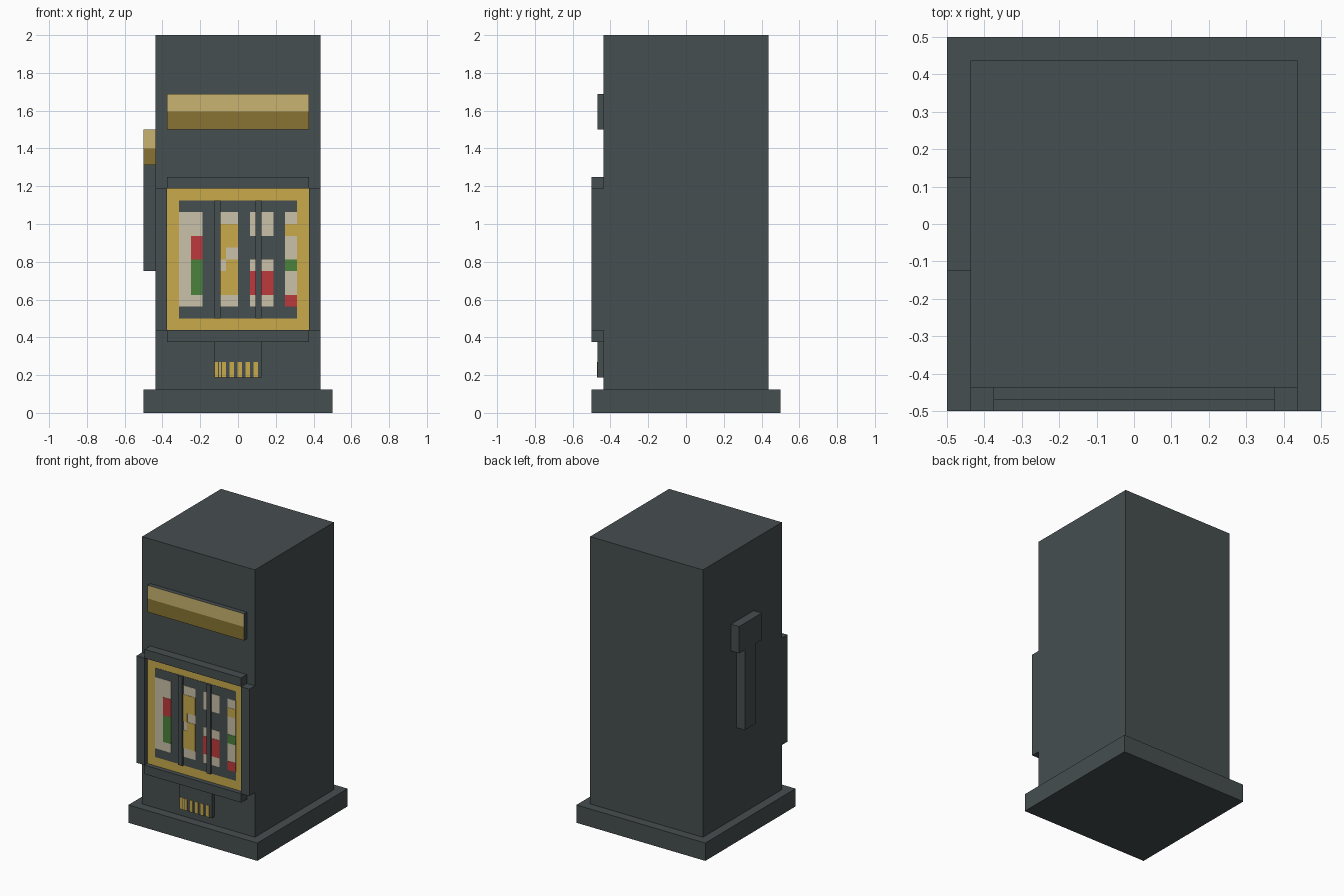
import bpy
import bmesh

if "Cube" in bpy.data.objects:
    bpy.data.objects.remove(bpy.data.objects["Cube"])


def srgb(r, g, b):
    def lin(c):
        c /= 255
        return c / 12.92 if c <= 0.04045 else ((c + 0.055) / 1.055) ** 2.4
    return (lin(r), lin(g), lin(b), 1)


def material(name, rgb):
    m = bpy.data.materials.new(name)
    m.diffuse_color = srgb(*rgb)
    m.use_nodes = True
    m.node_tree.nodes["Principled BSDF"].inputs["Base Color"].default_value = m.diffuse_color
    return m


slate = material("slate grey", (70, 78, 80))
gold = material("gold", (200, 170, 75))
cream = material("cream", (202, 193, 168))
red = material("red", (190, 58, 60))
green = material("green", (75, 130, 60))
tan = material("light brass", (200, 180, 112))
bronze = material("dark brass", (136, 116, 52))


def box(name, x, y, z, mat):
    """Box from (min, max) ranges on each axis."""
    bm = bmesh.new()
    bmesh.ops.create_cube(bm, size=1)
    for v in bm.verts:
        v.co = [r[0] if c < 0 else r[1] for c, r in zip(v.co, (x, y, z))]
    mesh = bpy.data.meshes.new(name)
    bm.to_mesh(mesh)
    bm.free()
    mesh.materials.append(mat)
    ob = bpy.data.objects.new(name, mesh)
    bpy.context.collection.objects.link(ob)
    return ob


def two_tone(ob, split):
    """Cut the box at a height and colour its front face in two bands."""
    me = ob.data
    me.materials.append(tan)
    me.materials.append(bronze)
    bm = bmesh.new()
    bm.from_mesh(me)
    bmesh.ops.bisect_plane(bm, geom=bm.verts[:] + bm.edges[:] + bm.faces[:],
                           plane_co=(0, 0, split), plane_no=(0, 0, 1))
    bm.normal_update()
    for f in bm.faces:
        if f.normal.y < -0.9:
            f.material_index = 1 if f.calc_center_median().z > split else 2
    bm.to_mesh(me)
    bm.free()


P = 1 / 32          # picture grid step
B = -0.4375         # cabinet front
F = B - P           # front of the raised panels

# Cabinet
box("base", (-0.5, 0.5), (-0.5, 0.5), (0, 0.125), slate)
box("cabinet", (B, -B), (B, -B), (0.125, 2), slate)

# Marquee strip
two_tone(box("marquee", (-0.375, 0.375), (F, B), (1.5, 1.6875), slate), 1.595)

# Lever on the left side
box("lever_arm", (-0.5, B), (-0.0625, 0.0625), (0.75, 1.3125), slate)
two_tone(box("lever_handle", (-0.5, B), (-0.125, 0.125), (1.3125, 1.5), slate), 1.4)

# Raised frame around the reels
for side, x in (("left", (B, -0.375)), ("right", (0.375, -B))):
    box("frame_" + side, x, (-0.5, B), (0.4375, 1.1875), slate)
for side, z in (("top", (1.1875, 1.25)), ("bottom", (0.375, 0.4375))):
    box("frame_" + side, (-0.375, 0.375), (-0.5, B), z, slate)

# Reel window: gold panel, dark plate, reel symbols, dividers
box("reel_panel", (-0.375, 0.375), (F, B), (0.4375, 1.1875), gold)
box("reel_plate", (-10 * P, 10 * P), (F - 0.002, F), (0.5, 1.125), slate)

# Reel backgrounds: columns and rows in grid steps, rows counted from z = 0.5
backgrounds = [(-10, -6, 2, 18), (-3, 0, 2, 18), (2, 6, 2, 10),
               (2, 6, 14, 18), (8, 10, 2, 18)]
symbols = [
    (-8, -6, 10, 14, red), (-8, -6, 4, 10, green),              # left reel
    (-3, 0, 12, 16, gold), (-3, -2, 10, 12, gold),              # middle reel
    (-2, 0, 8, 10, gold), (-3, 0, 4, 8, gold),
    (2, 6, 4, 8, red),
    (8, 10, 14, 16, gold), (8, 10, 8, 10, green), (8, 10, 2, 4, red),  # right reel
]


def plate(name, c0, c1, r0, r1, mat, depth):
    box(name, (c0 * P, c1 * P), (F - depth, F), (0.5 + r0 * P, 0.5 + r1 * P), mat)


for r in backgrounds:
    plate("reel_background", *r, cream, 0.004)
for s in symbols:
    plate("reel_symbol", *s, 0.006)
for c in (-4, 3):
    plate("reel_divider", c, c + 1, 0, 20, slate, P / 2)

# Coin tray with coin stripes
box("coin_tray", (-0.125, 0.125), (F, B), (0.1875, 0.375), slate)
stripes = [(-0.125, -0.105), (-0.1, -0.09)]
stripes += [(-0.086 + 0.0423 * i, -0.064 + 0.0423 * i) for i in range(5)]
for x in stripes:
    box("coin_stripe", x, (F - 0.003, F), (0.1875, 0.27), gold)
